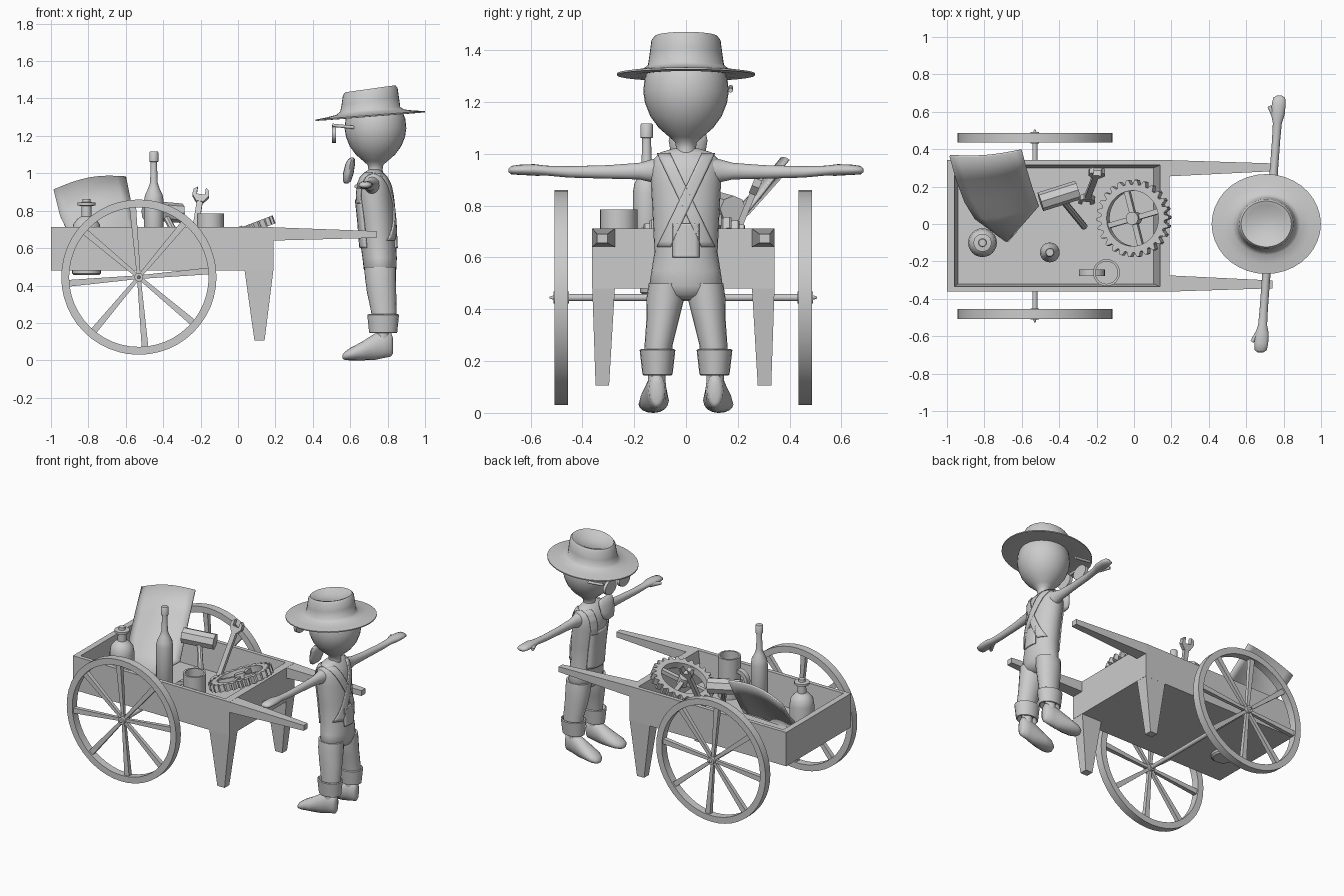
import bpy, bmesh, math
from mathutils import Vector as V

if "Cube" in bpy.data.objects:
    bpy.data.objects.remove(bpy.data.objects["Cube"])

GREY = bpy.data.materials.new("plain grey")
GREY.diffuse_color = (0.6, 0.6, 0.6, 1)
GREY.use_nodes = True
GREY.node_tree.nodes["Principled BSDF"].inputs["Base Color"].default_value = GREY.diffuse_color
X, Y, Z = V((1, 0, 0)), V((0, 1, 0)), V((0, 0, 1))
YC = -0.01  # cart centre line


def finish(name, bm, smooth=0):
    bmesh.ops.recalc_face_normals(bm, faces=bm.faces)
    me = bpy.data.meshes.new(name)
    bm.to_mesh(me)
    bm.free()
    me.materials.append(GREY)
    if smooth:
        for p in me.polygons:
            p.use_smooth = True
        me.set_sharp_from_angle(angle=math.radians(smooth))
    ob = bpy.data.objects.new(name, me)
    bpy.context.collection.objects.link(ob)
    return ob


def loft(name, rings, smooth=0, closed=False):
    bm = bmesh.new()
    vs = [[bm.verts.new(p) for p in r] for r in rings]
    n = len(vs[0])
    pairs = list(zip(vs, vs[1:])) + ([(vs[-1], vs[0])] if closed else [])
    for a, b in pairs:
        for i in range(n):
            j = (i + 1) % n
            bm.faces.new((a[i], a[j], b[j], b[i]))
    if not closed:
        bm.faces.new(vs[0])
        bm.faces.new(vs[-1])
    return finish(name, bm, smooth)


def ring(c, u, v, n=20):
    return [V(c) + u * math.cos(2 * math.pi * i / n) + v * math.sin(2 * math.pi * i / n) for i in range(n)]


def rect(c, u, v):
    c = V(c)
    return [c - u - v, c + u - v, c + u + v, c - u + v]


def stick(name, p, q, r0, r1, n=12, smooth=40):
    p, q = V(p), V(q)
    d = (q - p).normalized()
    u = d.orthogonal().normalized()
    w = d.cross(u)
    return loft(name, [ring(p, u * r0, w * r0, n), ring(q, u * r1, w * r1, n)], smooth)


def lathe(name, x, y, prof, n=24, smooth=40):
    return loft(name, [ring((x, y, z), X * max(r, .001), Y * max(r, .001), n) for r, z in prof], smooth)


def band(name, c, u, v, outer, inner, t, smooth=0):
    """Flat ring of thickness t; outer is a list of radii round the ring."""
    w, rings, n = u.cross(v) * t / 2, [], len(outer)
    for i, R in enumerate(outer):
        a = 2 * math.pi * i / n
        d = u * math.cos(a) + v * math.sin(a)
        rings.append([V(c) + d * R + w, V(c) + d * R - w, V(c) + d * inner - w, V(c) + d * inner + w])
    return loft(name, rings, smooth, True)


def prism(name, pts, c, u, v, t):
    w = u.cross(v) * t / 2
    return loft(name, [[V(c) + u * a + v * b + w * s for a, b in pts] for s in (-1, 1)])


def sheet(name, rows, t, smooth=40):
    bm = bmesh.new()
    vs = [[bm.verts.new(p) for p in r] for r in rows]
    for a, b in zip(vs, vs[1:]):
        for i in range(len(a) - 1):
            bm.faces.new((a[i], a[i + 1], b[i + 1], b[i]))
    ob = finish(name, bm, smooth)
    m = ob.modifiers.new("thickness", 'SOLIDIFY')
    m.thickness, m.offset = t, 0


# Cart tray: outer shell folding over the rim into the inner well
loft("cart_tray", [[V((a, YC + h, z)), V((b, YC + h, z)), V((b, YC - h, z)), V((a, YC - h, z))]
                   for a, b, h, z in ((-1, .19, .352, .48), (-1, .19, .352, .712),
                                      (-.96, .14, .325, .712), (-.94, .105, .31, .51))])
# Handles, legs and wheels on both sides
for s, side in ((1, "left"), (-1, "right")):
    loft(side + "_handle", [rect((.17, YC + s * .308, .676), Y * .044, Z * .036),
                            rect((.74, YC + s * .313, .673), Y * .021, Z * .018)])
    loft(side + "_leg", [rect((.112, YC + s * .308, .49), X * .078, Y * .044),
                         rect((.115, YC + s * .313, .105), X * .027, Y * .026)])
    c = V((-.53, YC + s * .471, .445))
    band(side + "_wheel_rim", c, X, Z, [.415] * 48, .373, .052, 30)
    stick(side + "_wheel_hub", c - Y * .03, c + Y * .03, .024, .024)
    stick(side + "_axle_tip", c, c + Y * s * .045, .018, .004)
    for k in range(8):
        a = math.radians(5 + 45 * k)
        d, e = V((math.cos(a), 0, math.sin(a))), V((-math.sin(a), 0, math.cos(a)))
        loft(side + "_wheel_spoke", [rect(c + d * .012, e * .010, Y * .010), rect(c + d * .385, e * .018, Y * .015)])
stick("axle", (-.53, YC - .48, .445), (-.53, YC + .48, .445), .014, .014)

# Curved shield-shaped panel leaning in the tray
lefts = [(-.985, .365, .91), (-.95, .24, .77), (-.905, .12, .675), (-.85, .03, .60), (-.685, -.09, .505)]
rights = [(-.60, .395, .98), (-.575, .30, .855), (-.545, .20, .73), (-.51, .10, .625), (-.675, -.09, .505)]
rows = []
for i, (a, b) in enumerate(zip(lefts, rights)):
    k = 0 if i == 4 else 1
    rows.append([V(a).lerp(V(b), t / 8) + V((0, -.015, .03)) * k * math.sin(math.pi * t / 8) for t in range(9)])
sheet("leaning_panel", rows, .012)

# Stoppered jug, bottle and mug
lathe("jug", -.81, -.10, [(.065, .455), (.077, .465), (.077, .69), (.07, .73), (.05, .755), (.028, .77),
                          (.026, .825), (.048, .828), (.048, .843), (.022, .846), (.02, .862)])
lathe("bottle", -.45, -.152, [(.045, .49), (.053, .5), (.053, .85), (.047, .885), (.03, .92), (.02, .95),
                              (.017, 1.06), (.024, 1.062), (.024, 1.112), (.02, 1.117)])
lathe("mug", -.147, -.26, [(.072, .5), (.072, .785), (.06, .785), (.06, .53)])
band("mug_handle", (-.225, -.26, .64), X, Z, [.07] * 20, .045, .035, 40)

# Mallet
h, ax = V((-.40, .15, .795)), V((.95, .30, -.08)).normalized()
u = ax.cross(Z).normalized()
w = u.cross(ax)
loft("mallet_head", [ring(h + ax * t, u * .052, w * .052, 8) for t in (-.105, .105)])
stick("mallet_handle", h, (-.265, -.015, .55), .018, .018, 8)

# Spanner with an open jaw at both ends
lo, hi = V((-.25, .14, .56)), V((-.202, .265, .865))
d = (hi - lo).normalized()
u = (X - d * X.dot(d)).normalized()
loft("spanner_shaft", [rect(lo, u * .016, u.cross(d) * .012), rect(hi, u * .016, u.cross(d) * .012)])
jaw = [(-.02, -.02), (.02, -.02), (.045, .015), (.042, .045), (.022, .06), (.022, .02),
       (-.022, .02), (-.022, .06), (-.042, .045), (-.045, .015)]
prism("spanner_top_jaw", jaw, hi, u, d, .03)
prism("spanner_bottom_jaw", jaw, lo, u, -d, .03)

# Gear wheel tipped against the front wall
t = math.radians(21)
g, gu = V((0, .03, .68)), V((math.cos(t), 0, math.sin(t)))
band("gear_ring", g, gu, Y, [.207, .207, .182, .182] * 26, .148, .045)
stick("gear_hub", g - gu.cross(Y) * .03, g + gu.cross(Y) * .03, .035, .035, 16)
for k in range(4):
    a = math.radians(15 + 90 * k)
    d = gu * math.cos(a) + Y * math.sin(a)
    e = Y * math.cos(a) - gu * math.sin(a)
    loft("gear_spoke", [rect(g + d * r, e * .014, d.cross(e) * .014) for r in (.02, .16)])

# Torso as (z, centre x, half depth, half width)
TORSO = [(.435, .76, .04, .04), (.455, .76, .075, .11), (.49, .76, .088, .142), (.55, .757, .092, .133),
         (.62, .75, .095, .122), (.75, .742, .097, .128), (.88, .728, .097, .135), (.94, .725, .09, .136),
         (.98, .724, .073, .125), (1.005, .725, .05, .1), (1.02, .73, .03, .05)]
loft("torso", [ring((x, 0, z), X * a, Y * b, 28) for z, x, a, b in TORSO], 60)


def on_torso(y, z, side):
    for p, q in zip(TORSO, TORSO[1:]):
        if p[0] <= z <= q[0]:
            f = (z - p[0]) / (q[0] - p[0])
            x, a, b = (p[i] + f * (q[i] - p[i]) for i in (1, 2, 3))
            return V((x + side * (a * math.sqrt(max(0, 1 - (y / b) ** 2)) + .004), y, z))


def strap(name, y0, z0, y1, z1, w, side):
    rows = []
    for i in range(17):
        f = i / 16
        y, z = y0 + f * (y1 - y0), z0 + f * (z1 - z0)
        rows.append([on_torso(y + w * (j / 6 - .5), z, side) for j in range(7)])
    sheet(name, rows, .009)


# Crossed back straps, front straps and bib
for s in (1, -1):
    strap("back_strap", s * .085, 1.0, -s * .085, .64, .05, 1)
    strap("front_strap", s * .085, 1.0, s * .07, .84, .045, -1)
strap("front_bib", 0, .86, 0, .6, .19, -1)
strap("back_panel", 0, .73, 0, .6, .10, 1)

# Limbs, mirrored
for s, side in ((1, "right"), (-1, "left")):
    loft(side + "_trouser_leg", [ring((x, s * y, z), X * a, Y * b) for z, x, y, a, b in (
        (.50, .76, .076, .085, .068), (.44, .762, .08, .083, .073), (.36, .768, .09, .078, .063),
        (.26, .78, .106, .068, .054), (.18, .78, .108, .062, .05))], 60)
    loft(side + "_trouser_cuff", [ring((.776, s * .11, z), X * a, Y * b) for z, a, b in (
        (.19, .05, .035), (.145, .068, .053), (.148, .075, .058), (.243, .085, .069),
        (.247, .078, .062), (.2, .06, .045))], 40)
    stick(side + "_ankle", (.775, s * .113, .2), (.775, s * .113, .09), .034, .034, 16)
    loft(side + "_shoe", [ring((x, s * y, (z0 + z1) / 2), Y * b, Z * (z1 - z0) / 2, 16) for x, y, z0, z1, b in (
        (.828, .112, .035, .12, .015), (.818, .112, .02, .15, .032), (.775, .113, .012, .16, .038),
        (.73, .117, .002, .142, .044), (.66, .122, 0, .098, .056), (.60, .128, 0, .066, .055),
        (.57, .132, .002, .045, .038), (.558, .134, .01, .028, .012))], 60)
    loft(side + "_arm", [ring((.727 + .073 * s * y, s * y, z), X * a, Z * b, 16) for y, z, a, b in (
        (.09, .935, .05, .055), (.14, .934, .034, .042), (.18, .933, .027, .032), (.3, .93, .022, .026),
        (.45, .93, .022, .022), (.54, .935, .024, .019), (.585, .938, .036, .022), (.64, .938, .037, .02),
        (.675, .937, .032, .016), (.686, .936, .015, .006))], 60)
    stick(side + "_thumb", (.715 + .073 * s * .57, s * .57, .932), (.677 + .073 * s * .63, s * .63, .93), .018, .01)

# Head tapering into the neck
lathe("head", .735, 0, [(.045, .98), (.038, 1.02), (.042, 1.045), (.065, 1.065), (.105, 1.10), (.138, 1.145),
                        (.158, 1.195), (.165, 1.24), (.16, 1.29), (.145, 1.33), (.10, 1.375), (.01, 1.39)], 32, 60)

# Hat: oval, tipped forward, with dented crown
hat = []
for r, z in ((0, .095), (.25, .10), (.38, .118), (.46, .125), (.50, .11), (.525, .06), (.55, .015), (.62, .0),
             (.8, -.01), (1, -.017), (1, -.024), (.75, -.025), (.55, -.02), (.02, -.015)):
    r = max(r, .005)
    hat.append([p + Z * (p.x - .707) * (.14 if z > .05 else .079)
                for p in ring((.707, 0, 1.327 + z), X * r * .292, Y * r * .267, 36)])
loft("hat", hat, 50)

# Spectacles in front of the face, and chin beard
for y in (-.055, .095):
    loft("spectacle_lens", [ring((x, y, 1.21), Y * .06, Z * .047, 20) for x in (.503, .523)], 40)
stick("spectacle_bridge", (.51, -.01, 1.245), (.51, .05, 1.245), .009, .009)
for y in (-.115, .172):
    stick("spectacle_arm", (.505, y, 1.257), (.62, y, 1.245), .009, .009)
loft("chin_beard", [ring((x, .008, z), X * a, Y * b, 16) for z, x, a, b in (
    (.945, .58, .008, .03), (.958, .582, .022, .052), (1.0, .59, .028, .066), (1.05, .60, .026, .075),
    (1.075, .607, .018, .07), (1.085, .61, .006, .05))], 50)
